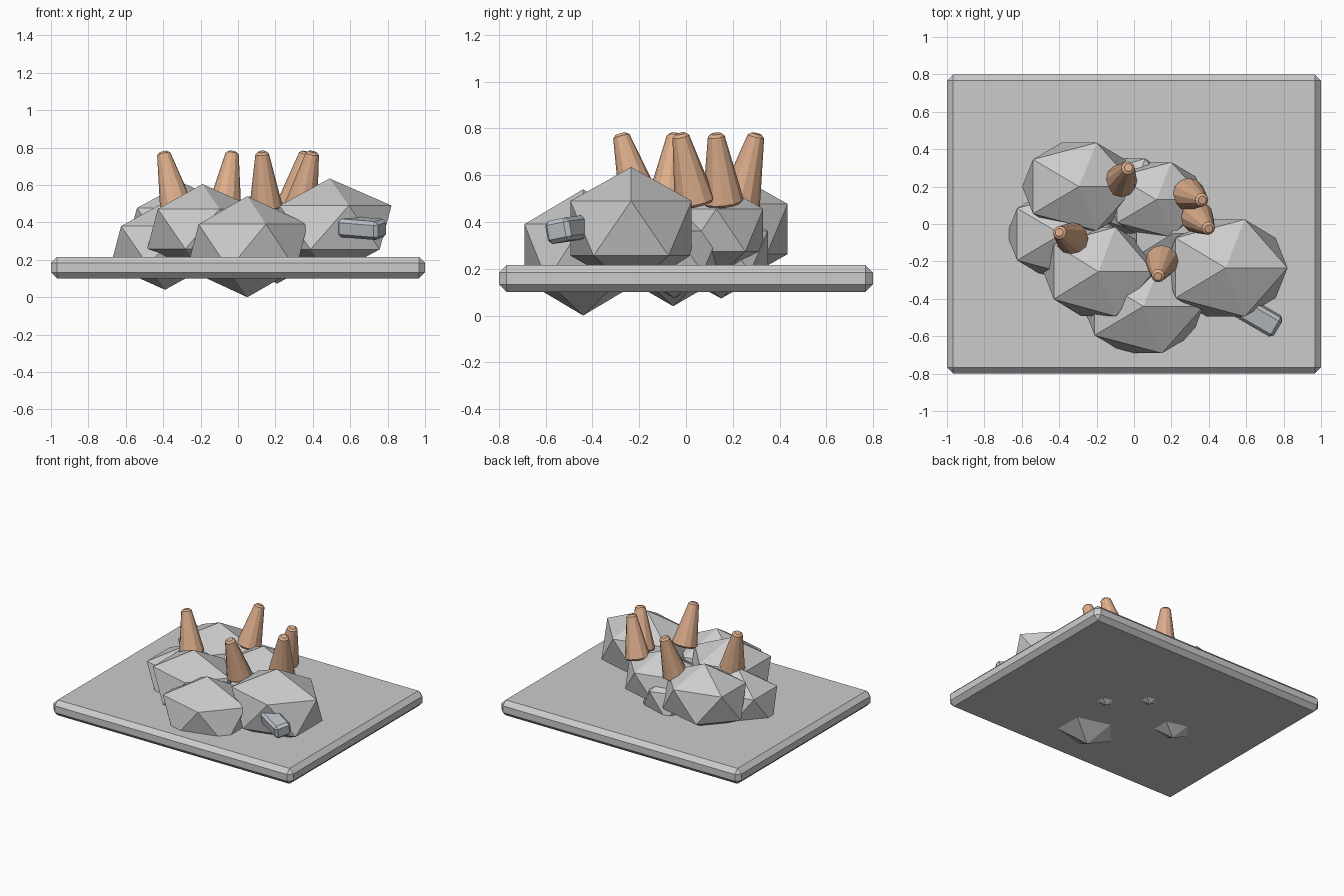
import bpy
from math import radians
from mathutils import Vector

if "Cube" in bpy.data.objects:
    bpy.data.objects.remove(bpy.data.objects["Cube"])


def colour(name, rgb):
    m = bpy.data.materials.new(name)
    m.diffuse_color = (*rgb, 1)
    m.use_nodes = True
    m.node_tree.nodes["Principled BSDF"].inputs["Base Color"].default_value = m.diffuse_color
    return m


def bevel(ob, width, angle=30):
    b = ob.modifiers.new("bevel", "BEVEL")
    b.width = width
    b.segments = 1
    b.limit_method = "ANGLE"
    b.angle_limit = radians(angle)


def box(name, loc, size, bev, rot=(0, 0, 0)):
    bpy.ops.mesh.primitive_cube_add(size=1, location=loc, rotation=rot)
    ob = bpy.context.object
    ob.name = name
    ob.scale = size
    bpy.ops.object.transform_apply(location=False, rotation=False, scale=True)
    bevel(ob, bev)
    return ob


def rock(name, loc, scale):
    bpy.ops.mesh.primitive_ico_sphere_add(subdivisions=1, radius=1, location=loc)
    ob = bpy.context.object
    ob.name = name
    ob.scale = scale


def spike(name, base, tip, mat):
    a, b = Vector(base), Vector(tip)
    bpy.ops.mesh.primitive_cone_add(vertices=12, radius1=0.09, radius2=0.034,
                                    depth=(b - a).length, location=(a + b) / 2)
    ob = bpy.context.object
    ob.name = name
    ob.rotation_mode = "QUATERNION"
    ob.rotation_quaternion = Vector((0, 0, 1)).rotation_difference(b - a)
    ob.data.materials.append(mat)
    bevel(ob, 0.012, 40)


# ground slab
box("base_slab", (0, 0, 0.158), (2, 1.6, 0.116), 0.033)

# ring of rocks
rocks = [
    ("front_rock", (0.05, -0.44, 0.27), (0.36, 0.295, 0.27)),
    ("right_rock", (0.49, -0.235, 0.373), (0.37, 0.305, 0.262)),
    ("middle_rock", (-0.19, -0.255, 0.365), (0.33, 0.28, 0.24)),
    ("left_rock", (-0.39, -0.055, 0.275), (0.325, 0.265, 0.235)),
    ("back_left_rock", (-0.294, 0.2, 0.37), (0.34, 0.276, 0.24)),
    ("back_right_rock", (0.12, 0.13, 0.365), (0.29, 0.235, 0.205)),
    ("inner_rock_right", (0.21, -0.05, 0.273), (0.27, 0.23, 0.2)),
    ("inner_rock_back", (-0.01, 0.15, 0.273), (0.25, 0.235, 0.2)),
]
for r in rocks:
    rock(*r)

# outward leaning spikes: base xy, tip xy
clay = colour("clay", (0.72, 0.42, 0.26))
spikes = [
    (-0.328, -0.08, -0.4, -0.045),
    (-0.072, 0.228, -0.03, 0.302),
    (0.29, 0.16, 0.365, 0.128),
    (0.335, 0.04, 0.4, -0.025),
    (0.15, -0.195, 0.128, -0.28),
]
for i, (bx, by, tx, ty) in enumerate(spikes):
    spike(f"spike_{i + 1}", (bx, by, 0.478), (tx, ty, 0.778), clay)

# small loose block
block = box("side_block", (0.662, -0.492, 0.37), (0.25, 0.12, 0.1), 0.018,
            (radians(10), radians(4), radians(-30)))
block.data.materials.append(colour("slate", (0.5, 0.54, 0.58)))
